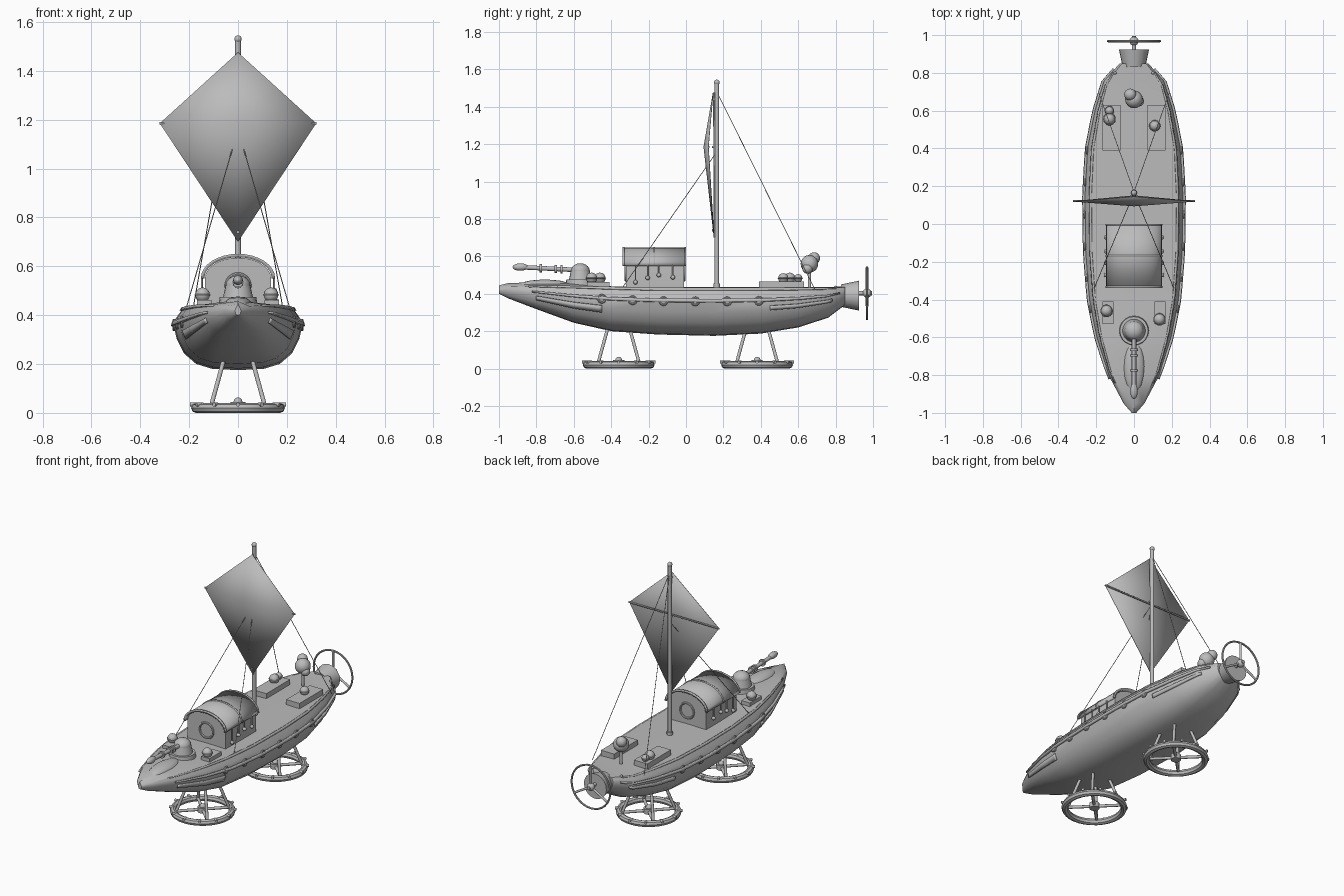
import bpy, bmesh
from math import pi, sin, cos
from mathutils import Vector

if "Cube" in bpy.data.objects:
    bpy.data.objects.remove(bpy.data.objects["Cube"], do_unlink=True)

grey = bpy.data.materials.new("plain grey")
grey.use_nodes = True
grey.diffuse_color = (0.5, 0.5, 0.5, 1)
grey.node_tree.nodes["Principled BSDF"].inputs["Base Color"].default_value = grey.diffuse_color
parts = []


def keep(ob, name):
    ob.name = name
    ob.data.materials.clear()
    ob.data.materials.append(grey)
    parts.append(ob)
    return ob

def from_bmesh(name, bm):
    bmesh.ops.recalc_face_normals(bm, faces=bm.faces)
    me = bpy.data.meshes.new(name)
    bm.to_mesh(me)
    bm.free()
    ob = bpy.data.objects.new(name, me)
    bpy.context.collection.objects.link(ob)
    return keep(ob, name)

def ball(name, loc, r, scale=(1, 1, 1)):
    bpy.ops.mesh.primitive_uv_sphere_add(segments=16, ring_count=10, radius=r, location=loc)
    ob = bpy.context.object
    ob.scale = scale
    keep(ob, name)

def rod(name, a, b, r, r2=None, sides=12):
    a, b = Vector(a), Vector(b)
    bpy.ops.mesh.primitive_cone_add(vertices=sides, radius1=r, radius2=r if r2 is None else r2,
                                    depth=(b - a).length, location=(a + b) / 2)
    ob = bpy.context.object
    ob.rotation_euler = (b - a).to_track_quat('Z', 'Y').to_euler()
    keep(ob, name)

def ring(name, loc, big, small, rot=(0, 0, 0)):
    bpy.ops.mesh.primitive_torus_add(major_segments=32, minor_segments=8, major_radius=big,
                                     minor_radius=small, location=loc, rotation=rot)
    keep(bpy.context.object, name)

def box(name, centre, size):
    bpy.ops.mesh.primitive_cube_add(size=1, location=centre)
    ob = bpy.context.object
    ob.scale = size
    keep(ob, name)

def loft(name, rows, closed=False):
    bm = bmesh.new()
    vs = [[bm.verts.new(p) for p in row] for row in rows]
    n = len(rows[0])
    for u, v in zip(vs, vs[1:]):
        for i in range(n if closed else n - 1):
            j = (i + 1) % n
            bm.faces.new((u[i], u[j], v[j], v[i]))
    if closed:
        bm.faces.new(vs[0])
        bm.faces.new(vs[-1])
    return from_bmesh(name, bm)

def thicken(ob, t):
    m = ob.modifiers.new("thickness", 'SOLIDIFY')
    m.thickness, m.offset = t, 0


# Hull stations: y, half width, keel height, deck height
stations = [(-1, .012, .40, .425), (-.95, .055, .375, .437), (-.8, .135, .318, .442),
            (-.6, .2, .245, .44), (-.4, .24, .2, .435), (-.15, .26, .182, .43),
            (.15, .264, .175, .43), (.4, .25, .187, .43), (.6, .21, .22, .43),
            (.76, .16, .272, .43), (.85, .075, .34, .435)]
# Half section: width share, height share
section = [(0, 0), (.4, .02), (.65, .1), (.84, .27), (.95, .5), (1, .72), (.95, .85), (.85, 1)]
rows = []
for y, w, b, d in stations:
    half = [(x * w, y, b + (d - b) * t) for x, t in section]
    crown = (0, y, d + (.02 if y < -.5 else .005))
    rows.append(half + [crown] + [(-x, y, z) for x, _, z in reversed(half[1:])])
loft("hull", rows, closed=True)


# Strips and portholes that follow the hull side
def hull_point(y, t, out=0):
    a, b = next(p for p in zip(stations, stations[1:]) if y <= p[1][0])
    f = (y - a[0]) / (b[0] - a[0])
    _, w, low, high = [p + (q - p) * f for p, q in zip(a, b)]
    p, q = next(p for p in zip(section, section[1:]) if t <= p[1][1])
    x = p[0] + (q[0] - p[0]) * (t - p[1]) / (q[1] - p[1])
    return x * w + out, low + (high - low) * t

def strip(name, y0, y1, t0, t1, s, out=.004, thick=.01):
    rows = []
    for i in range(25):
        y = y0 + (y1 - y0) * i / 24
        rows.append([(s * x, y, z) for x, z in (hull_point(y, t0, out), hull_point(y, t1, out))])
    thicken(loft(name, rows), thick)

for s, side in ((1, "left"), (-1, "right")):
    strip(side + "_rub_rail", -.82, .82, .7, .77, s, .005, .014)
    strip(side + "_gunwale", -.84, .8, .95, 1, s, .002)
    strip(side + "_bow_panel", -.8, -.45, .4, .56, s)
    strip(side + "_stern_panel", .45, .78, .5, .6, s)
    for y in (-.45, -.285, -.12, .05, .22, .39):
        x, z = hull_point(y, .72)
        ring(side + "_porthole_rim", (s * x, y, z), .019, .006, (0, pi / 2, 0))
        ball(side + "_porthole", (s * x, y, z), .017, (.4, 1, 1))

# Round skids with struts, spokes and studs
for y, end in ((-.36, "front"), (.38, "rear")):
    ring(end + "_skid_ring", (0, y, .02), .172, .02)
    rod(end + "_skid_hub", (0, y, .012), (0, y, .045), .03)
    ball(end + "_skid_cap", (0, y, .045), .018)
    for k in range(4):
        c, s = cos(pi / 4 + k * pi / 2), sin(pi / 4 + k * pi / 2)
        rod(end + "_spoke", (0, y, .027), (.17 * c, y + .17 * s, .027), .009)
        rod(end + "_strut", (.155 * c, y + .155 * s, .03), (.085 * c, y + .085 * s, .21), .009)
    for k in range(12):
        c, s = cos(k * pi / 6), sin(k * pi / 6)
        rod(end + "_stud", (.165 * c, y + .165 * s, .034), (.197 * c, y + .197 * s, .034), .008)


# Cabin with barrel roof
def arch(y, w, h, n=16):
    return [(w * cos(pi * i / n), y, .55 + h * sin(pi * i / n)) for i in range(n + 1)]

def wall(y):
    return [(.135, y, .42)] + arch(y, .135, .085) + [(-.135, y, .42)]

loft("cabin", [wall(-.32), wall(-.012)], closed=True)
thicken(loft("cabin_roof", [arch(-.338, .143, .092), arch(0, .143, .092)]), .01)
for y in (-.334, -.17, -.004):
    thicken(loft("roof_rib", [arch(y - .005, .147, .096), arch(y + .005, .147, .096)]), .01)
for y in (-.322, -.01):
    ring("cabin_window_rim", (0, y, .52), .048, .007, (pi / 2, 0, 0))
for s in (1, -1):
    for y, z in ((-.27, .462), (-.205, .485), (-.145, .5), (-.07, .488)):
        rod("lantern_cord", (s * .148, y, .555), (s * .148, y, z), .004)
        ball("lantern", (s * .148, y, z), .012)

# Mast, kite sail and stays
rod("mast", (0, .165, .42), (0, .165, 1.53), .012)
ball("mast_top", (0, .165, 1.53), .015)
rod("mast_collar", (0, .165, .43), (0, .165, .455), .018)
bm = bmesh.new()
top, low, mid = [bm.verts.new(p) for p in ((0, .145, 1.475), (0, .15, .7), (0, .095, 1.185))]
for x in (.32, -.32):
    corner = bm.verts.new((x, .12, 1.185))
    bm.faces.new((top, mid, corner))
    bm.faces.new((mid, low, corner))
thicken(from_bmesh("kite_sail", bm), .003)
rod("sail_cross_spar", (-.322, .122, 1.185), (.322, .122, 1.185), .005)
rod("sail_upright_spar", (0, .15, 1.475), (0, .153, .7), .005)
for z in (.74, 1.185, 1.44):
    rod("sail_tie", (0, .14, z), (0, .165, z), .006)
for s in (1, -1):
    rod("fore_stay", (0, .165, 1.16), (s * .213, -.345, .425), .002, sides=6)
    rod("aft_stay", (0, .17, 1.47), (s * .185, .69, .42), .002, sides=6)
    ball("stay_block", (s * .1, .8, .435), .008)

# Bow mound and turret gun
ball("bow_mound", (0, -.755, .443), 1, (.057, .14, .033))
rod("turret_base", (0, -.565, .435), (0, -.565, .475), .08, .075, 20)
rod("turret_body", (0, -.565, .47), (0, -.565, .525), .062, .05, 20)
ball("turret_dome", (0, -.565, .522), .051, (1, 1, .8))
rod("gun_barrel", (0, -.58, .527), (0, -.88, .542), .012)
for y, z in ((-.66, .531), (-.69, .532), (-.77, .537)):
    rod("barrel_band", (0, y, z), (0, y - .012, z), .022)
ball("gun_muzzle", (0, -.885, .543), .02, (1, 2.1, 1))

# Deck chests with round bundles
for s in (1, -1):
    box("fore_chest", (s * .138, -.47, .441), (.06, .12, .042))
    box("aft_chest", (s * .118, .51, .443), (.095, .24, .045))
for x, y, r in ((-.145, -.46, .03), (.135, -.505, .03), (-.13, .555, .03),
                (-.13, .6, .022), (.11, .52, .027)):
    ball("bundle", (x, y, .483), r)
    ring("bundle_band", (x, y, .483), r, .003)

# Stern lamp cluster on a post
rod("lamp_post", (0, .66, .42), (0, .66, .53), .009)
for x, y, z, r in ((0, .66, .56), (-.02, .685, .59), (.025, .65, .535)) and (
        (0, .66, .56, .047), (-.02, .685, .59, .032), (.025, .65, .535, .028)):
    ball("stern_lamp", (x, y, z), r)

# Stern nozzle and ringed propeller
rod("nozzle", (0, .83, .39), (0, .925, .39), .06, .08, 20)
rod("propeller_shaft", (0, .92, .403), (0, .995, .403), .011)
ball("propeller_hub", (0, .968, .403), .024)
ring("propeller_ring", (0, .968, .403), .138, .006, (pi / 2, 0, 0))
for k in range(3):
    a = pi / 2 + k * 2 * pi / 3
    rod("propeller_spoke", (0, .968, .403), (.137 * cos(a), .968, .403 + .137 * sin(a)), .007)

# Smooth shading with sharp edges kept
bpy.ops.object.select_all(action='DESELECT')
for ob in parts:
    ob.select_set(True)
bpy.context.view_layer.objects.active = parts[0]
bpy.ops.object.shade_smooth_by_angle(angle=.6)
